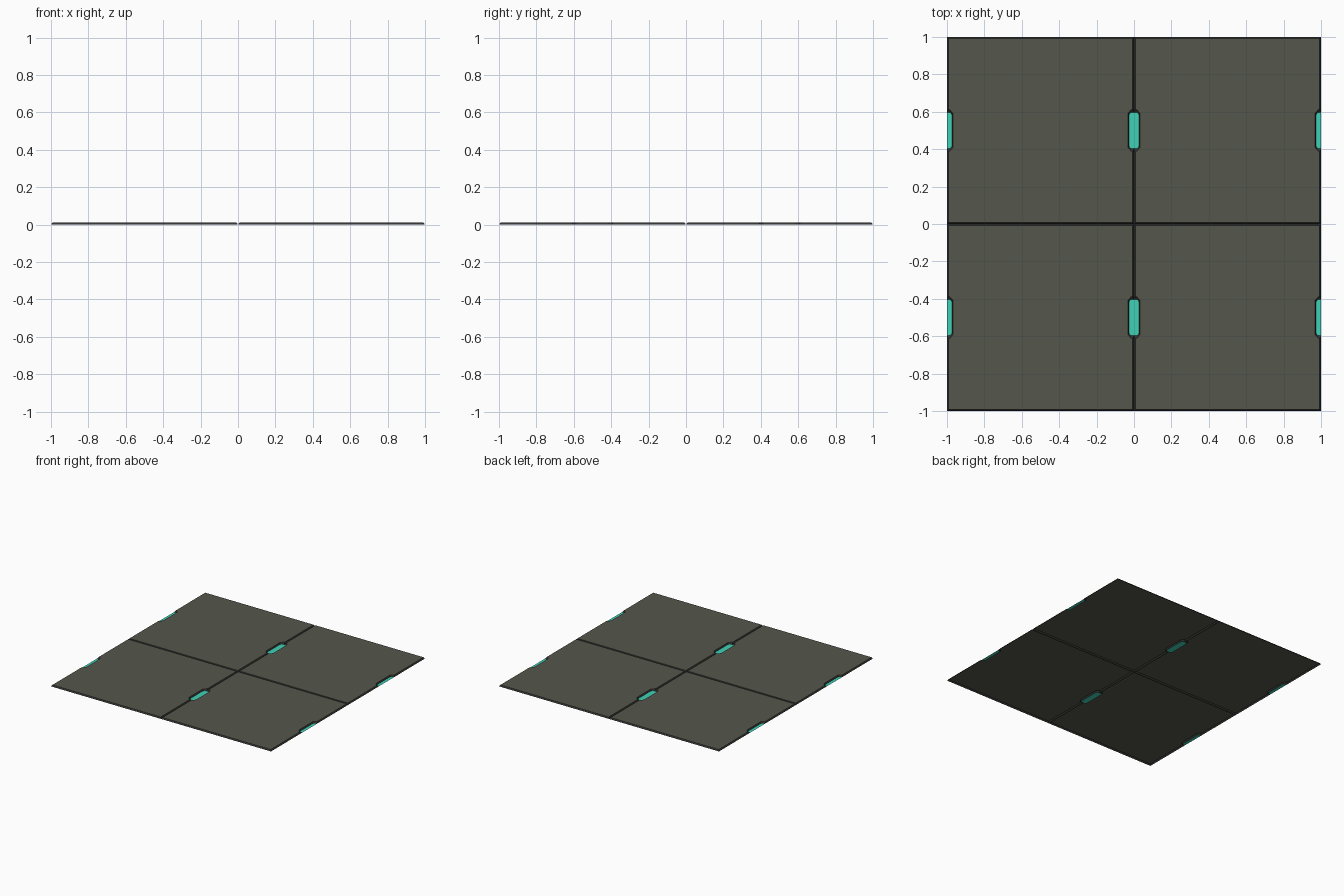
import bpy
import bmesh

if "Cube" in bpy.data.objects:
    bpy.data.objects.remove(bpy.data.objects["Cube"])

H = 0.011      # raised panel height
G = 0.008      # half width of a seam


def material(name, rgb):
    m = bpy.data.materials.new(name)
    m.diffuse_color = (*rgb, 1)
    m.use_nodes = True
    m.node_tree.nodes["Principled BSDF"].inputs["Base Color"].default_value = m.diffuse_color
    return m


PANEL = material("panel_grey", (0.09, 0.092, 0.07))
SEAM = material("seam_dark", (0.033, 0.033, 0.03))
LIGHT = material("light_teal", (0.05, 0.64, 0.47))


def outline(edge, notch):
    """Unit panel outline, notched for half a light on both x sides.
    notch is (x, y) of the lower half of the left notch, going upwards."""
    lower = notch
    upper = [(x, 1 - y) for x, y in reversed(notch)]
    left = [(edge, edge)] + lower + upper + [(edge, 1 - edge)]
    return left + [(1 - x, y) for x, y in reversed(left)]


def mesh_object(name, bm, mats):
    bmesh.ops.recalc_face_normals(bm, faces=bm.faces)
    # open sheets: make the normals face upward
    if sum(f.normal.z * f.calc_area() for f in bm.faces) < 0:
        bmesh.ops.reverse_faces(bm, faces=bm.faces)
    me = bpy.data.meshes.new(name)
    bm.to_mesh(me)
    bm.free()
    for m in mats:
        me.materials.append(m)
    ob = bpy.data.objects.new(name, me)
    bpy.context.collection.objects.link(ob)


def floor_panel(name, ox, oy):
    # flat top with a sloped rim down into the seam
    top = outline(G, [(G, 0.385), (0.033, 0.41)])
    low = outline(0, [(0, 0.403), (0.016, 0.403), (0.027, 0.415)])
    # repeat the notch mouth so both loops pair up
    top = outline(G, [(G, 0.385), (0.018, 0.392), (0.033, 0.409)])
    bm = bmesh.new()
    vt = [bm.verts.new((x + ox, y + oy, H)) for x, y in top]
    vl = [bm.verts.new((x + ox, y + oy, 0)) for x, y in low]
    bm.faces.new(vt)
    for i in range(len(vt)):
        j = (i + 1) % len(vt)
        f = bm.faces.new((vt[i], vt[j], vl[j], vl[i]))
        f.material_index = 1
    mesh_object(name, bm, [PANEL, SEAM])


def light_strip(name, cx, cy, x0, x1):
    # chamfered strip, clipped to a half where the tile ends
    pts = []
    for sx, x in ((-1, x0), (1, x1)):
        side = [(x, -0.097), (x, 0.097)]
        if x:
            side = [(sx * 0.016, -0.097), (x, -0.085),
                    (x, 0.085), (sx * 0.016, 0.097)]
        pts += side if sx > 0 else side[::-1]
    bm = bmesh.new()
    bm.faces.new([bm.verts.new((cx + x, cy + y, 0.0)) for x, y in pts])
    mesh_object(name, bm, [LIGHT])


# four floor panels
for oy, row in ((-1, "front"), (0, "back")):
    for ox, col in ((-1, "left"), (0, "right")):
        floor_panel(f"floor_panel_{row}_{col}", ox, oy)

# light strips in the seams and along the side edges
for cy, row in ((-0.5, "front"), (0.5, "back")):
    light_strip(f"light_{row}_left", -1, cy, 0, 0.027)
    light_strip(f"light_{row}_middle", 0, cy, -0.027, 0.027)
    light_strip(f"light_{row}_right", 1, cy, -0.027, 0)
